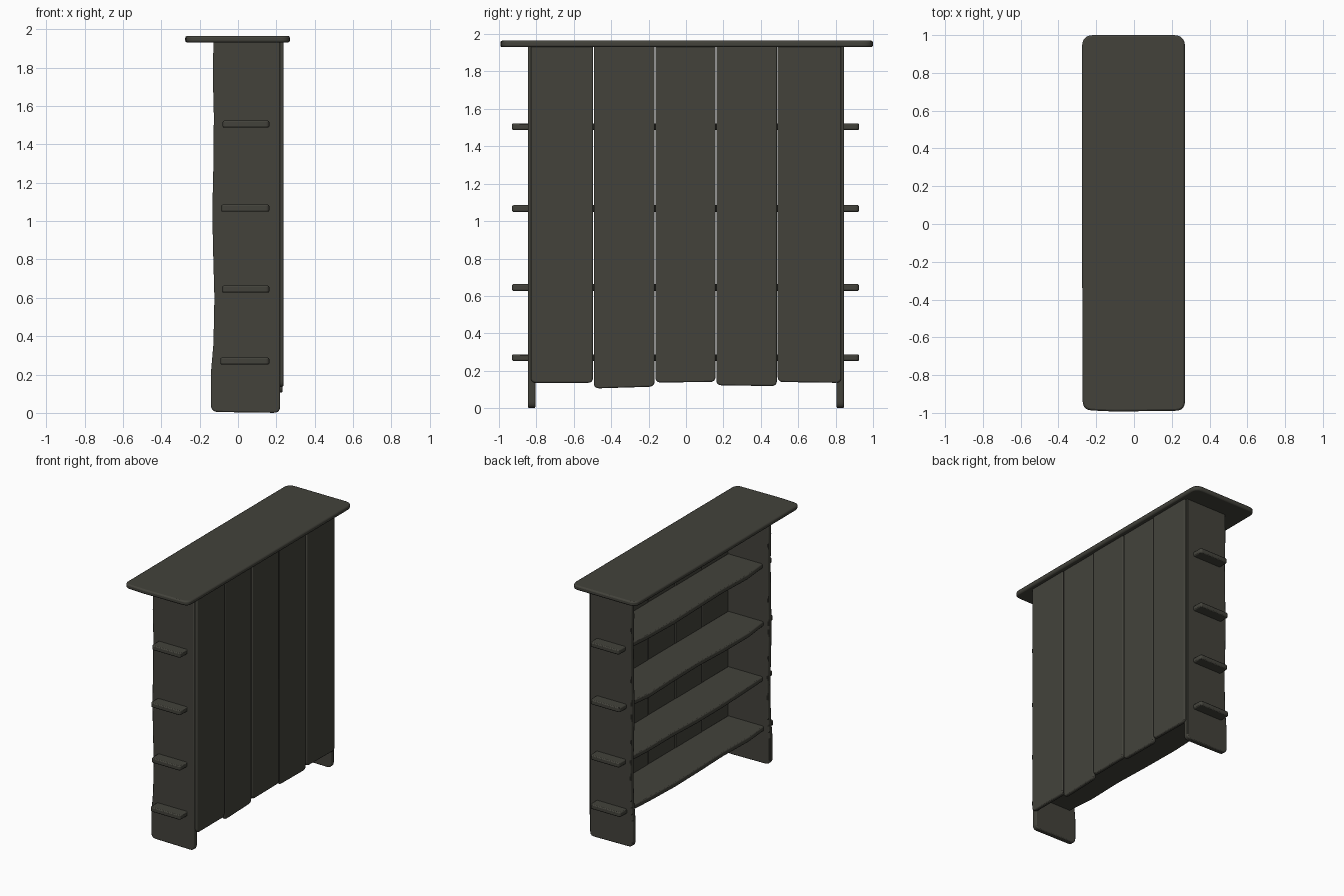
import bpy, bmesh, math
from mathutils import Vector

if "Cube" in bpy.data.objects:
    bpy.data.objects.remove(bpy.data.objects["Cube"])

wood = bpy.data.materials.new("dark weathered wood")
wood.diffuse_color = (0.056, 0.055, 0.044, 1)
wood.use_nodes = True
wood.node_tree.nodes["Principled BSDF"].inputs["Base Color"].default_value = wood.diffuse_color


def rounded(corners, steps=5):
    """Outline from (a, b, radius) corners; radius 0 keeps the point."""
    out = []
    n = len(corners)
    for i, (a, b, r) in enumerate(corners):
        p = Vector((a, b))
        if r == 0:
            out.append(p)
            continue
        u = (Vector(corners[i - 1][:2]) - p).normalized() * r
        v = (Vector(corners[(i + 1) % n][:2]) - p).normalized() * r
        for k in range(steps + 1):
            t = k / steps
            out.append(p + u * (1 - t) ** 2 + v * t ** 2)
    return out


def board(name, corners, axis, lo, hi, bevel=0.007):
    """Extrude an outline along an axis: x -> (y,z), y -> (x,z), z -> (x,y)."""
    def place(p, h):
        return {"x": (h, p.x, p.y), "y": (p.x, h, p.y), "z": (p.x, p.y, h)}[axis]
    pts = rounded(corners)
    bm = bmesh.new()
    a = [bm.verts.new(place(p, lo)) for p in pts]
    b = [bm.verts.new(place(p, hi)) for p in pts]
    bm.faces.new(a)
    bm.faces.new(b[::-1])
    for i in range(len(pts)):
        j = (i + 1) % len(pts)
        bm.faces.new((a[i], b[i], b[j], a[j]))
    bmesh.ops.recalc_face_normals(bm, faces=bm.faces)
    me = bpy.data.meshes.new(name)
    bm.to_mesh(me)
    bm.free()
    me.materials.append(wood)
    ob = bpy.data.objects.new(name, me)
    bpy.context.collection.objects.link(ob)
    mod = ob.modifiers.new("worn edges", "BEVEL")
    mod.width = bevel
    mod.segments = 2
    mod.limit_method = "ANGLE"
    mod.angle_limit = math.radians(40)
    bpy.ops.object.select_all(action="DESELECT")
    ob.select_set(True)
    bpy.context.view_layer.objects.active = ob
    bpy.ops.object.shade_smooth_by_angle(angle=math.radians(35))
    return ob


# Top slab with rounded corners
board("top_slab", [(-0.272, -0.985, 0.05), (-0.1, -0.993, 0), (0.27, -0.988, 0.05),
                   (0.27, 1.0, 0.06), (-0.275, 1.0, 0.06), (-0.275, 0, 0)],
      "z", 1.93, 1.965, 0.01)

# Side panels with a slightly wavy front edge
side = [(0.22, 1.94, 0), (0.22, 0.0, 0.035), (-0.142, 0.005, 0.04), (-0.142, 0.2, 0),
        (-0.128, 0.36, 0), (-0.123, 0.6, 0), (-0.13, 0.85, 0), (-0.134, 1.05, 0),
        (-0.128, 1.3, 0), (-0.126, 1.55, 0), (-0.131, 1.75, 0), (-0.128, 1.94, 0)]
for name, s in (("front_side_panel", -1), ("rear_side_panel", 1)):
    board(name, side, "y", s * 0.805, s * 0.845)

# Back planks with uneven lower ends
edges = [-0.832, -0.495, -0.166, 0.16, 0.488, 0.832]
bottoms = [(0.135, 0.135), (0.105, 0.115), (0.137, 0.14), (0.122, 0.118), (0.14, 0.135)]
for i, (z0, z1) in enumerate(bottoms):
    y0, y1 = edges[i] + 0.002, edges[i + 1] - 0.002
    x = 0.237 - 0.004 * (i % 2)
    board(f"back_plank_{i + 1}", [(y0, z0, 0.03), (y1, z1, 0.03), (y1, 1.94, 0), (y0, 1.94, 0)],
          "x", x - 0.028, x)

# Shelves with narrow tenons poking through the side panels
for i, (z, front) in enumerate([(0.27, -0.092), (0.645, -0.083), (1.067, -0.088), (1.505, -0.08)]):
    wave = [(front - 0.018 + 0.008 * math.sin(k * 1.7 + i * 2), -0.6 + 0.3 * k, 0) for k in range(5)]
    board(f"shelf_{i + 1}", [(front, 0.925, 0.02), (0.163, 0.925, 0.02), (0.163, 0.825, 0),
                             (0.212, 0.825, 0), (0.212, -0.825, 0), (0.163, -0.825, 0),
                             (0.163, -0.93, 0.02), (front, -0.93, 0.02), (front, -0.8, 0)]
          + wave + [(front, 0.8, 0)], "z", z - 0.018, z + 0.018)
